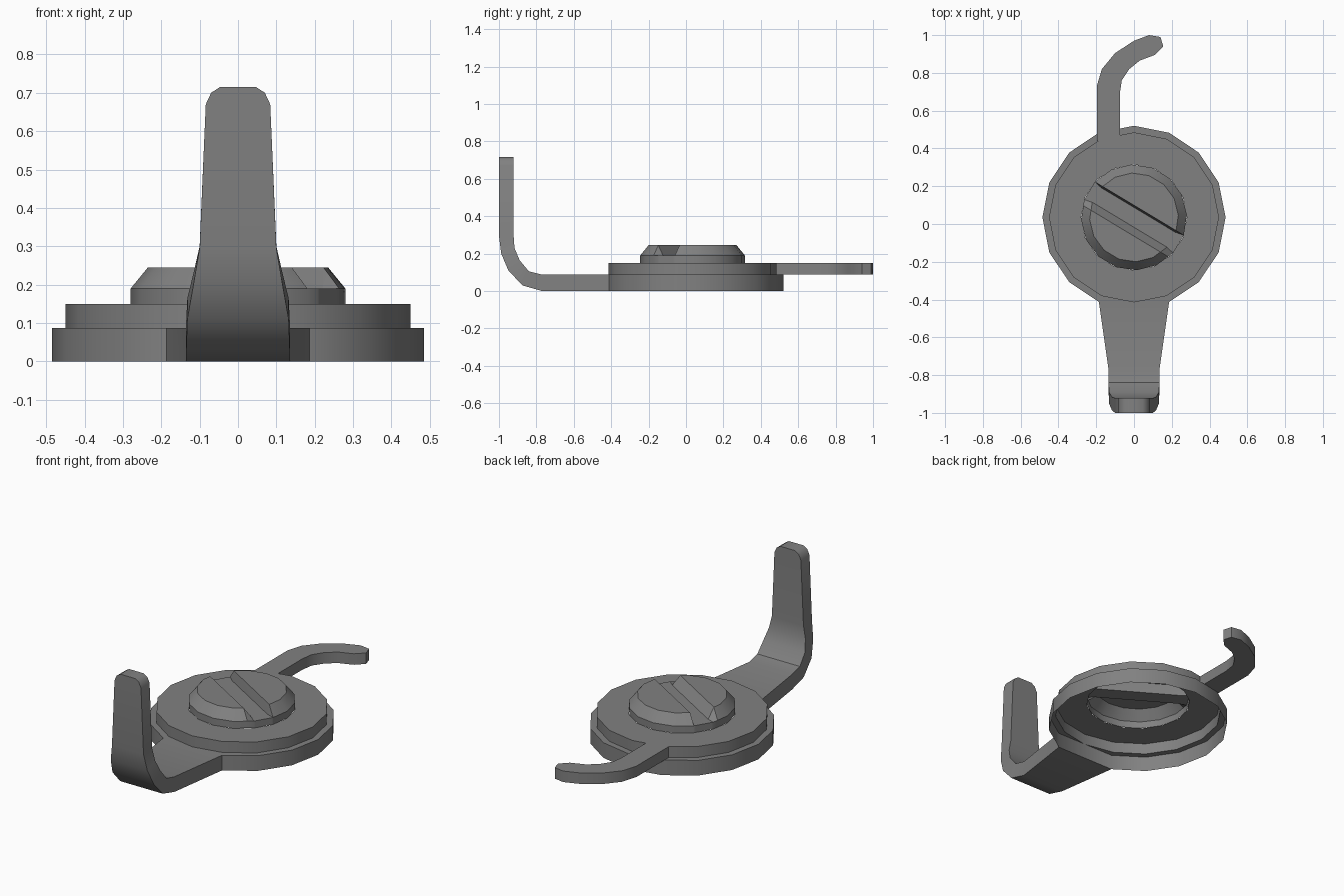
import bpy, bmesh, math
from mathutils import Vector

if "Cube" in bpy.data.objects:
    bpy.data.objects.remove(bpy.data.objects["Cube"], do_unlink=True)

GREY = (0.22, 0.22, 0.22, 1)
metal = bpy.data.materials.new("grey metal")
metal.diffuse_color = GREY
metal.use_nodes = True
metal.node_tree.nodes["Principled BSDF"].inputs["Base Color"].default_value = GREY

CY = 0.035       # centre of the round parts
SIDES = 16


def finish(name, bm, angle=35):
    bmesh.ops.recalc_face_normals(bm, faces=bm.faces)
    mesh = bpy.data.meshes.new(name)
    bm.to_mesh(mesh)
    bm.free()
    mesh.materials.append(metal)
    obj = bpy.data.objects.new(name, mesh)
    bpy.context.collection.objects.link(obj)
    bpy.ops.object.select_all(action="DESELECT")
    obj.select_set(True)
    bpy.context.view_layer.objects.active = obj
    bpy.ops.object.shade_smooth_by_angle(angle=math.radians(angle))
    return obj


def ring(bm, r, z, turn=0):
    return [bm.verts.new((r * math.cos(a), CY + r * math.sin(a), z))
            for a in (turn + math.tau * i / SIDES for i in range(SIDES))]


def bridge(bm, a, b):
    n = len(a)
    for i in range(n):
        j = (i + 1) % n
        bm.faces.new((a[i], a[j], b[j], b[i]))


def lathe(bm, profile, turn=0):
    rings = [ring(bm, r, z, turn) for r, z in profile]
    for a, b in zip(rings, rings[1:]):
        bridge(bm, a, b)
    return rings


# Stepped base, open underneath, flattened where the arm joins
bm = bmesh.new()
rings = lathe(bm, [(0.485, 0), (0.485, 0.087), (0.45, 0.087),
                   (0.45, 0.15), (0.28, 0.15)])
for loop in rings[:2]:
    loop[12].co.y = loop[11].co.y
finish("stepped_base", bm)

# Screw head with a slot pressed into its cap
bm = bmesh.new()
turn = math.radians(-31 + 11.25)
cap = lathe(bm, [(0.28, 0.15), (0.28, 0.19), (0.235, 0.245)], turn)[-1]
bm.faces.new(cap)
across = Vector((math.sin(math.radians(31)), math.cos(math.radians(31)), 0))
centre = Vector((0, CY, 0))
for d in (-0.085, -0.045, 0.045, 0.055):
    bmesh.ops.bisect_plane(bm, geom=bm.verts[:] + bm.edges[:] + bm.faces[:],
                           plane_co=centre + across * d, plane_no=across)
for v in bm.verts:
    if abs((v.co - centre).dot(across)) < 0.047:
        v.co.z = min(v.co.z, 0.19)
finish("slotted_screw_head", bm)

# Bent arm: outer (y, z), inner (y, z), half width
stations = [((-0.413, 0), (-0.413, 0.087), 0.186),
            ((-0.77, 0), (-0.77, 0.087), 0.135),
            ((-0.875, 0.03), (-0.84, 0.105), 0.135),
            ((-0.95, 0.11), (-0.89, 0.165), 0.132),
            ((-0.988, 0.2), (-0.917, 0.23), 0.116),
            ((-1, 0.295), (-0.922, 0.3), 0.1),
            ((-1, 0.67), (-0.922, 0.67), 0.084),
            ((-1, 0.70), (-0.922, 0.70), 0.07),
            ((-1, 0.715), (-0.922, 0.715), 0.047)]
bm = bmesh.new()
loops = [[bm.verts.new((s * w, *p)) for s, p in ((-1, o), (1, o), (1, i), (-1, i))]
         for o, i, w in stations]
for a, b in zip(loops, loops[1:]):
    bridge(bm, a, b)
bm.faces.new(loops[-1])
finish("bent_arm", bm)

# Curved hook at the back: outer and inner edges seen from above
outer = [(-0.197, 0.44), (-0.197, 0.73), (-0.17, 0.82), (-0.1, 0.905),
         (0, 0.97), (0.08, 1.0), (0.14, 0.99)]
inner = [(-0.075, 0.44), (-0.075, 0.69), (-0.065, 0.76), (-0.025, 0.82),
         (0.03, 0.865), (0.11, 0.895), (0.155, 0.94)]
bm = bmesh.new()
loops = [[bm.verts.new((*p, z)) for p, z in ((o, 0.087), (o, 0.15), (i, 0.15), (i, 0.087))]
         for o, i in zip(outer, inner)]
for a, b in zip(loops, loops[1:]):
    bridge(bm, a, b)
bm.faces.new(loops[-1])
finish("back_hook", bm)
